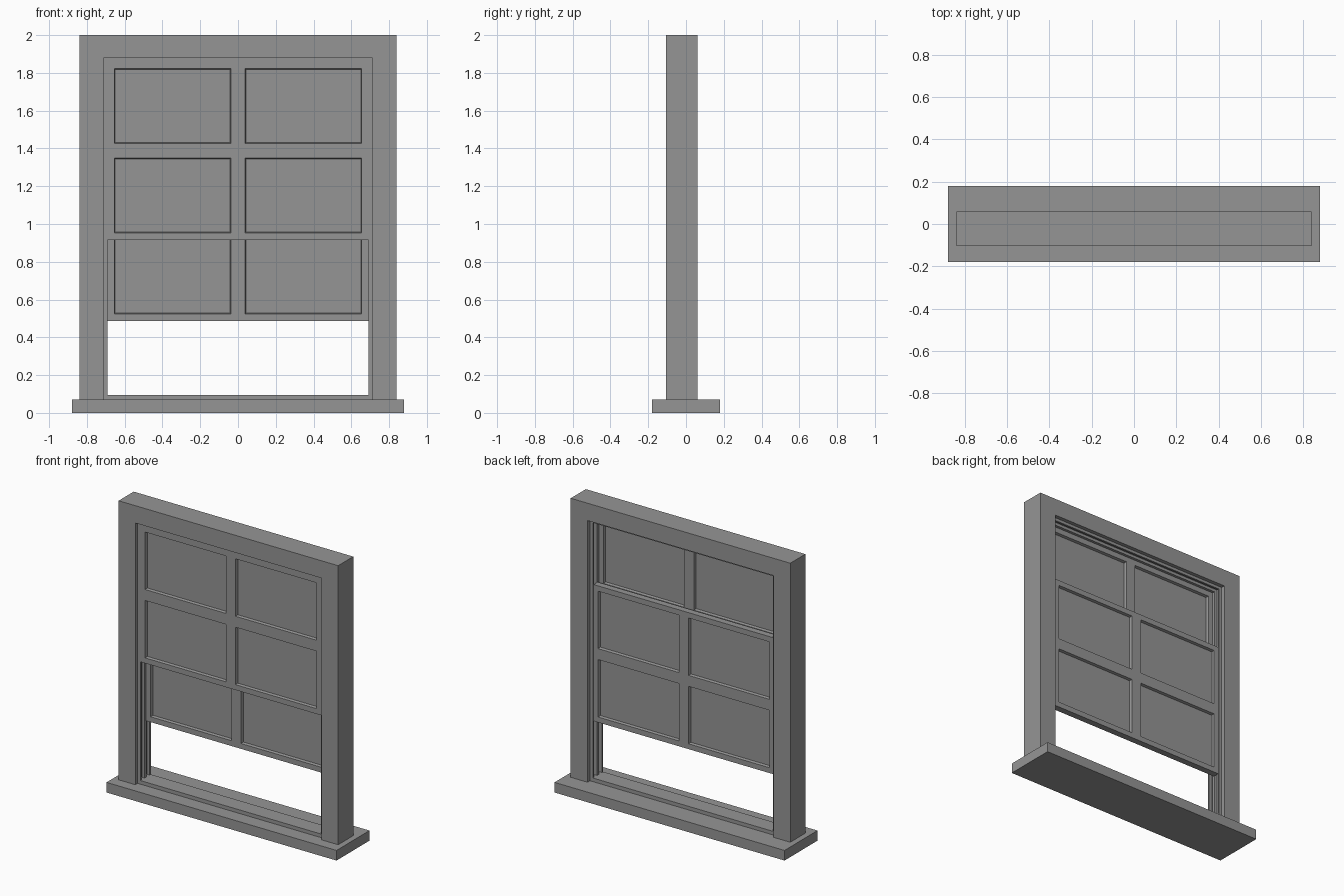
import bpy
import bmesh

cube = bpy.data.objects.get("Cube")
if cube:
    bpy.data.objects.remove(cube, do_unlink=True)

paint = bpy.data.materials.new("grey_paint")
paint.use_nodes = True
GREY = (0.3, 0.3, 0.3, 1)
paint.diffuse_color = GREY
paint.node_tree.nodes["Principled BSDF"].inputs["Base Color"].default_value = GREY


def finish(name, bm):
    bmesh.ops.recalc_face_normals(bm, faces=bm.faces)
    mesh = bpy.data.meshes.new(name)
    bm.to_mesh(mesh)
    bm.free()
    mesh.materials.append(paint)
    obj = bpy.data.objects.new(name, mesh)
    bpy.context.collection.objects.link(obj)
    return obj


def box(name, x, y, z):
    """Box from (low, high) ranges."""
    bm = bmesh.new()
    bmesh.ops.create_cube(bm, size=1)
    for v in bm.verts:
        v.co = [r[0] if c < 0 else r[1] for c, r in zip(v.co, (x, y, z))]
    return finish(name, bm)


def arch(name, outer, inner, y, z0, top_out, top_in):
    """Upside-down U with mitre-free corners, extruded through y."""
    bm = bmesh.new()
    outline = [(-outer, z0), (-outer, top_out), (outer, top_out), (outer, z0),
               (inner, z0), (inner, top_in), (-inner, top_in), (-inner, z0)]
    face = bm.faces.new([bm.verts.new((px, y[0], pz)) for px, pz in outline])
    ext = bmesh.ops.extrude_face_region(bm, geom=[face])
    moved = [g for g in ext["geom"] if isinstance(g, bmesh.types.BMVert)]
    bmesh.ops.translate(bm, vec=(0, y[1] - y[0], 0), verts=moved)
    return finish(name, bm)


HALF_W, RAIL, PANE_H, MID_RAIL = 0.69, 0.037, 0.397, 0.076


def sash(name, y, z0):
    """Two by two sash: a gridded slab with bevelled, sunken panes."""
    xs = [-HALF_W, -0.655, -0.037, 0.037, 0.655, HALF_W]
    zs = [z0]
    for step in (RAIL, PANE_H, MID_RAIL, PANE_H, RAIL):
        zs.append(zs[-1] + step)
    bm = bmesh.new()
    panes = []
    for yy in y:
        grid = [[bm.verts.new((px, yy, pz)) for pz in zs] for px in xs]
        for i in range(5):
            for j in range(5):
                f = bm.faces.new((grid[i][j], grid[i + 1][j],
                                  grid[i + 1][j + 1], grid[i][j + 1]))
                if yy > y[0]:
                    f.normal_flip()
                if i % 2 and j % 2:
                    panes.append(f)
    rims = [e for e in bm.edges if e.is_boundary]
    bmesh.ops.bridge_loops(bm, edges=rims)
    bm.normal_update()
    bmesh.ops.inset_individual(bm, faces=panes, thickness=0.007, depth=-0.018)
    return finish(name, bm)


# Sill and outer frame
box("sill", (-0.88, 0.88), (-0.18, 0.18), (0, 0.07))
arch("outer_frame", 0.84, 0.712, (-0.105, 0.06), 0.07, 2.0, 1.88)

# Guide beads that leave two sliding channels, and the raised threshold
for label, span in (("front", (-0.08, -0.067)), ("middle", (-0.034, -0.013)),
                    ("back", (0.02, 0.033))):
    arch(label + "_guide_bead", 0.712, HALF_W, span, 0.07, 1.88, 1.86)
box("threshold", (-0.712, 0.712), (-0.08, 0.033), (0.07, 0.095))

# Sliding sashes
sash("upper_sash", (-0.08, -0.032), 0.916)
sash("lower_sash", (-0.02, 0.025), 0.486)
